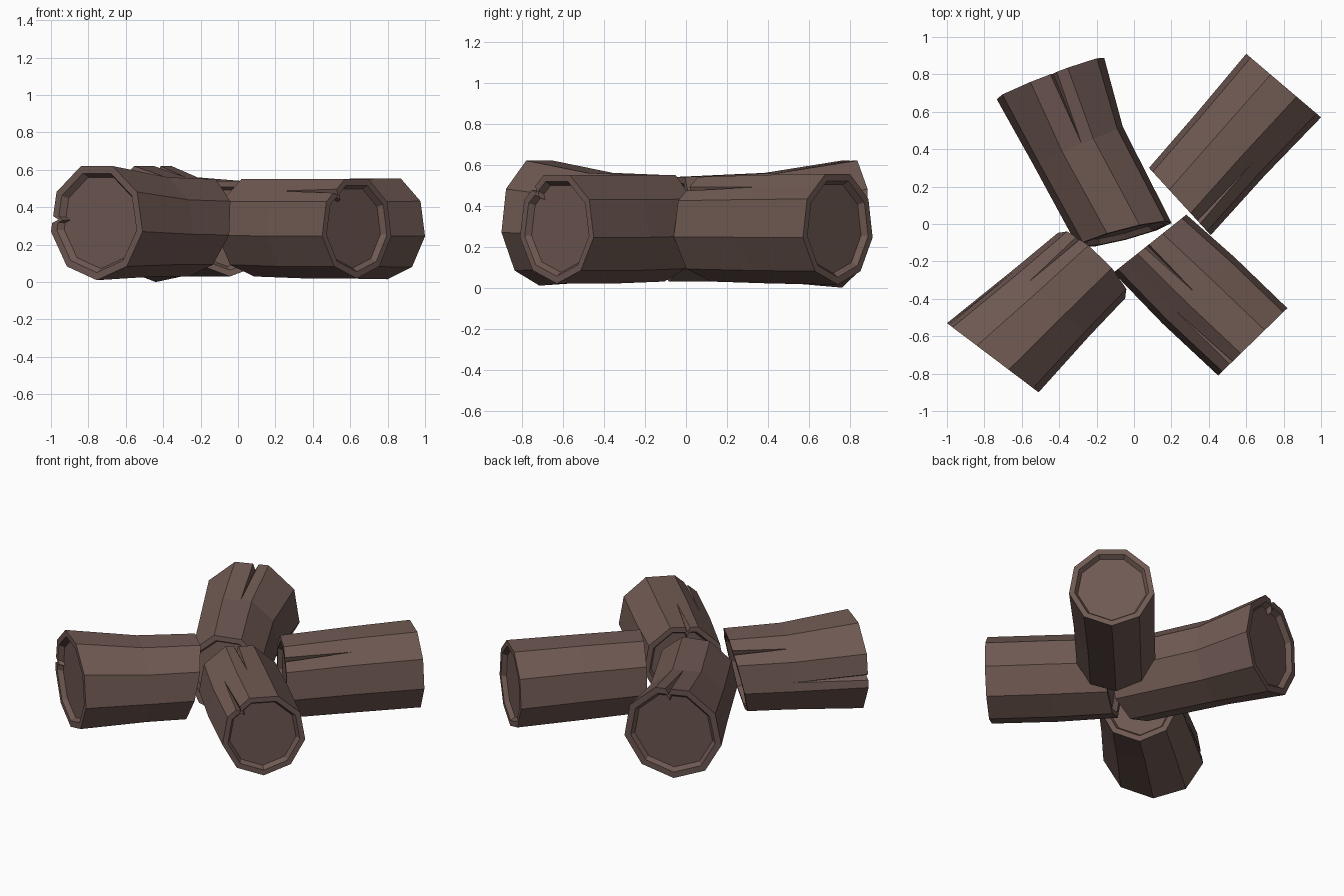
import bpy, bmesh, math
from mathutils import Vector

if "Cube" in bpy.data.objects:
    bpy.data.objects.remove(bpy.data.objects["Cube"])

SIDES = 9
STEP = 360 / SIDES

bark = bpy.data.materials.new("bark")
bark.diffuse_color = (0.16, 0.10, 0.085, 1)
bark.use_nodes = True
bark.node_tree.nodes["Principled BSDF"].inputs["Base Color"].default_value = bark.diffuse_color


def poly_radius(deg):
    # distance from centre to the edge of a unit nonagon with a corner at the bottom
    rel = (deg + 90) % STEP - STEP / 2
    return math.cos(math.radians(STEP / 2)) / math.cos(math.radians(rel))


def log_ring(p, q, z0, z1, tilt, index, cracks):
    # one cross-section between side corners p and q, from height z0 to z1
    rz = (z1 - z0) / 1.94
    centre = Vector(((p[0] + q[0]) / 2, (p[1] + q[1]) / 2, z0 + rz))
    side = Vector((q[0] - p[0], q[1] - p[1], 0)) / 1.97
    lean = Vector((-side.y, side.x, 0)).normalized() * tilt
    samples = [(-90 + STEP * k, 1.0) for k in range(SIDES)]
    for angle, ring in cracks:
        open_ = ring == index
        w = 3.5 if open_ else 0
        samples += [(angle - w, 1.0), (angle + 0.001, 0.87 if open_ else 1.0), (angle + w + 0.002, 1.0)]
    pts = []
    for deg, scale in sorted(samples):
        r = poly_radius(deg) * scale
        a = math.radians(deg)
        pts.append(centre + side * math.cos(a) * r
                   + (Vector((0, 0, rz)) + lean) * math.sin(a) * r)
    return centre, pts


def make_log(name, rings, cracks):
    sections = [log_ring(*r, i, cracks) for i, r in enumerate(rings)]
    axis = (sections[-1][0] - sections[0][0]).normalized()

    def inset(section, scale, shift):
        c, pts = section
        return [c + (v - c) * scale + axis * shift for v in pts]

    # recessed end, flat rim, bark, flat rim, recessed end
    first, last = sections[0], sections[-1]
    loops = [inset(first, 0.80, 0.03), inset(first, 0.87, 0)]
    loops += [s[1] for s in sections]
    loops += [inset(last, 0.87, 0), inset(last, 0.80, -0.03)]

    bm = bmesh.new()
    rows = [[bm.verts.new(v) for v in loop] for loop in loops]
    n = len(rows[0])
    for a, b in zip(rows, rows[1:]):
        for i in range(n):
            j = (i + 1) % n
            bm.faces.new((a[i], a[j], b[j], b[i]))
    bm.faces.new(rows[0])
    bm.faces.new(rows[-1])
    bmesh.ops.remove_doubles(bm, verts=bm.verts, dist=0.0005)
    bmesh.ops.recalc_face_normals(bm, faces=bm.faces)
    mesh = bpy.data.meshes.new(name)
    bm.to_mesh(mesh)
    bm.free()
    mesh.materials.append(bark)
    obj = bpy.data.objects.new(name, mesh)
    bpy.context.collection.objects.link(obj)


# each ring: left corner, right corner, bottom, top, tilt (inner end to outer end)
# each crack: angle round the log, ring where it opens
make_log("log_back_right", [
    ((0.08, 0.30), (0.41, -0.06), 0.03, 0.54, 0.0),
    ((0.34, 0.60), (0.70, 0.26), 0.02, 0.55, 0.0),
    ((0.60, 0.91), (1.00, 0.57), 0.015, 0.555, 0.0)], [(50, 0)])
make_log("log_back_left", [
    ((-0.30, -0.12), (0.20, 0.01), 0.03, 0.54, 0.03),
    ((-0.54, 0.32), (-0.06, 0.52), 0.03, 0.56, 0.0),
    ((-0.735, 0.67), (-0.16, 0.89), 0.0, 0.62, 0.02)], [(85, 2)])
make_log("log_front_left", [
    ((-0.40, -0.04), (-0.04, -0.39), 0.03, 0.55, 0.06),
    ((-0.64, -0.24), (-0.24, -0.60), 0.03, 0.56, 0.0),
    ((-1.00, -0.53), (-0.51, -0.90), 0.01, 0.62, 0.0)], [(130, 0), (178, 2)])
make_log("log_front_right", [
    ((-0.11, -0.26), (0.28, 0.05), 0.03, 0.55, 0.0),
    ((0.15, -0.53), (0.54, -0.18), 0.02, 0.55, 0.0),
    ((0.45, -0.81), (0.82, -0.45), 0.02, 0.55, 0.0)], [(95, 0), (131, 2)])
